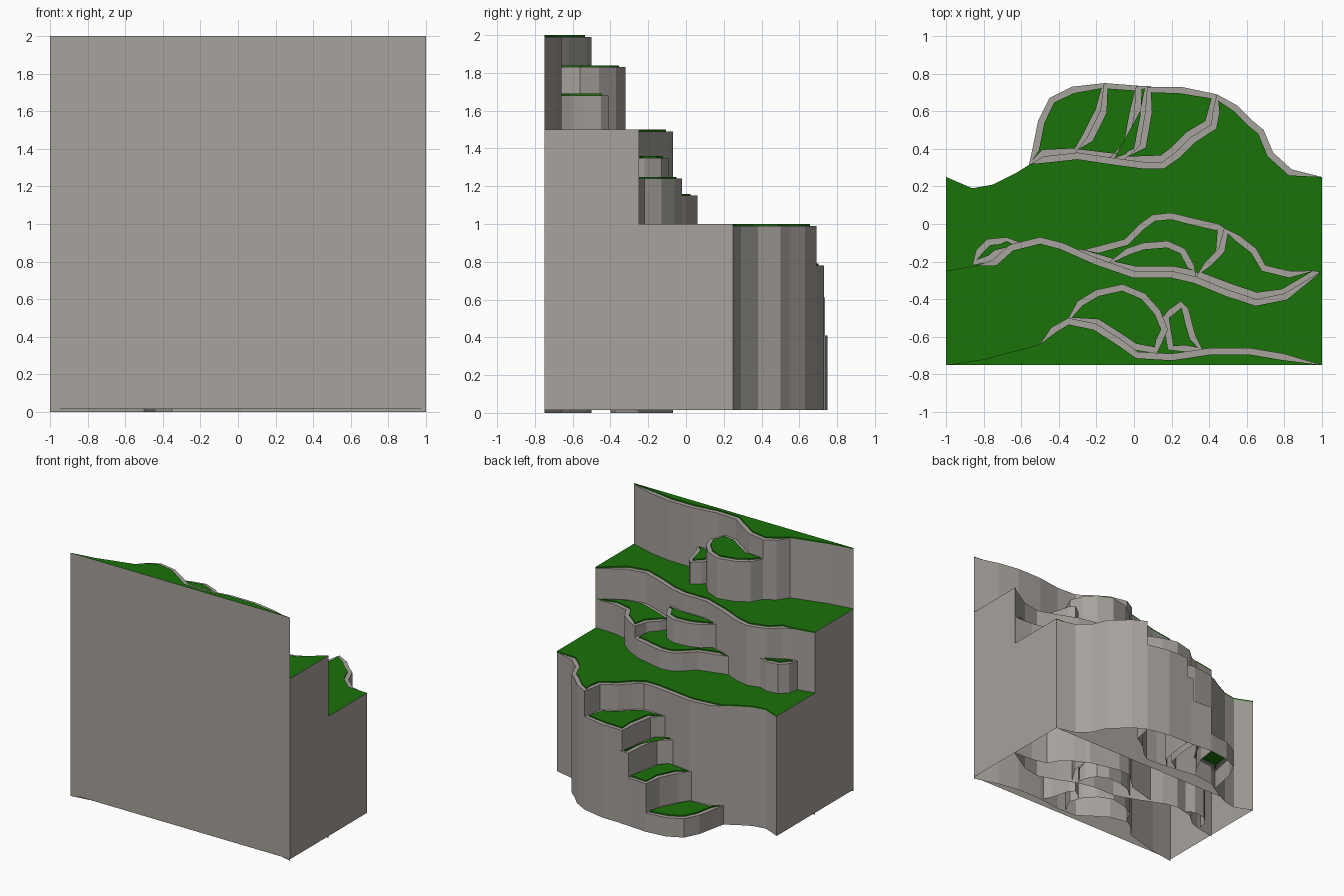
import bpy
from mathutils import Vector

if "Cube" in bpy.data.objects:
    bpy.data.objects.remove(bpy.data.objects["Cube"])

RIM, DROP = 0.035, 0.01


def material(name, color):
    mat = bpy.data.materials.new(name)
    mat.diffuse_color = (*color, 1)
    mat.use_nodes = True
    mat.node_tree.nodes["Principled BSDF"].inputs["Base Color"].default_value = mat.diffuse_color
    return mat


grass = material("grass", (0.011, 0.17, 0.003))
rock = material("rock", (0.385, 0.36, 0.335))


def mesh_object(name, verts, faces, mat=rock):
    mesh = bpy.data.meshes.new(name)
    mesh.from_pydata(verts, [], faces)
    mesh.materials.append(mat)
    obj = bpy.data.objects.new(name, mesh)
    bpy.context.collection.objects.link(obj)
    return obj


def inset(pts, taper):
    """Shift an outline to its right-hand side; a tapered outline is open and keeps its ends."""
    n, out = len(pts), []
    for i, p in enumerate(pts):
        if taper:
            a, b = pts[max(i - 1, 0)], pts[min(i + 1, n - 1)]
        else:
            a, b = pts[i - 1], pts[(i + 1) % n]
        d = (Vector(b) - Vector(a)).normalized()
        w = 0 if taper and (i < taper[0] or i >= n - taper[1]) else RIM
        x, y = p[0] + d.y * w, p[1] - d.x * w
        out.append((max(-1, min(1, x)), max(-0.75, y)))
    return out


def terrace(name, pts, z, back, bottom=0.015, taper=None):
    """Rock wall with a flat rim, and a slightly raised grass slab closed along the back."""
    n = len(pts)
    rim = pts if taper else pts + back
    inner = inset(rim, taper)
    m = len(rim)
    # rock wall
    verts = [(x, y, h) for h in (bottom, z - DROP) for x, y in pts]
    faces = [(i + 1, i, n + i, n + i + 1) for i in range(n - 1)]
    # rock rim, open for the main tiers and closed for the ledges
    k = len(verts)
    verts += [(x, y, z - DROP) for x, y in rim + inner]
    pairs = [(i, (i + 1) % m) for i in range(m - 1 if taper else m)]
    faces += [(k + j, k + i, k + m + i, k + m + j) for i, j in pairs]
    mesh_object(name + "_rock", verts, faces)
    # grass slab
    lawn = inner + back if taper else inner
    c = len(lawn)
    verts = [(x, y, h) for h in (z, z - DROP) for x, y in lawn]
    faces = [tuple(reversed(range(c)))]
    faces += [(c + j, c + i, i, j) for i, j in pairs]
    mesh_object(name + "_grass", verts, faces, grass)


# Main tier outlines, left to right
top = [(-1, -.75), (-.8, -.72), (-.5, -.64), (-.44, -.55), (-.35, -.5), (-.2, -.53),
       (-.06, -.62), (.02, -.68), (.2, -.69), (.4, -.66), (.62, -.66), (.8, -.69), (1, -.75)]
middle = [(-1, -.25), (-.83, -.22), (-.75, -.19), (-.66, -.11), (-.5, -.07), (-.38, -.1),
          (-.2, -.18), (0, -.25), (.2, -.25), (.33, -.28), (.5, -.35), (.65, -.4),
          (.8, -.37), (1, -.25)]
base = [(-1, .25), (-.86, .19), (-.75, .21), (-.63, .27), (-.55, .32), (-.48, .36),
        (-.3, .38), (-.1, .35), (.05, .33), (.15, .33), (.22, .38), (.3, .46), (.41, .53),
        (.42, .6), (.44, .69), (.55, .63), (.63, .55), (.69, .5), (.74, .38), (.84, .29), (1, .25)]

terrace("top_tier", top, 2.0, [], 0, (3, 1))
terrace("middle_tier", middle, 1.5, top[::-1], 0, (2, 1))
terrace("base_tier", base, 1.0, middle[::-1], 0.015, (5, 1))

# Ledges on the top tier
terrace("top_large_ledge",
        [(-.36, -.52), (-.3, -.41), (-.2, -.35), (-.06, -.32), (.06, -.37), (.14, -.46),
         (.18, -.56), (.15, -.63), (.12, -.69)], 1.84,
        [(0, -.67), (-.06, -.63), (-.2, -.54)])
terrace("top_small_ledge",
        [(.15, -.5), (.18, -.46), (.25, -.41), (.29, -.45), (.31, -.53), (.33, -.6),
         (.37, -.68)], 1.69, [(.27, -.68), (.18, -.67)])

# Ledges on the middle tier
terrace("middle_low_ledge",
        [(-.32, -.15), (-.2, -.12), (-.05, -.08), (.03, 0), (.1, .05), (.2, .06), (.32, .03),
         (.45, 0), (.48, -.02), (.47, -.15), (.38, -.3)], 1.16,
        [(.2, -.26), (0, -.26), (-.15, -.21)])
terrace("middle_right_ledge",
        [(.33, -.28), (.38, -.2), (.45, -.13), (.48, -.02), (.56, -.06), (.65, -.13),
         (.7, -.22), (.83, -.25), (.99, -.256)], 1.25,
        [(.8, -.38), (.65, -.4), (.5, -.35)])
terrace("middle_high_ledge",
        [(-.14, -.21), (-.04, -.13), (.05, -.1), (.18, -.09), (.27, -.13), (.32, -.22),
         (.33, -.28)], 1.36, [(.2, -.26), (0, -.26)])
terrace("middle_left_ledge",
        [(-.86, -.22), (-.84, -.14), (-.78, -.08), (-.68, -.07), (-.6, -.1)], 1.25,
        [(-.66, -.12), (-.76, -.2)])

# Stepped ledges descending around the base bulge
terrace("base_ledge_1",
        [(-.06, .33), (.03, .42), (.06, .6), (.07, .73), (.25, .73), (.44, .69)], 0.79,
        [(.41, .53), (.3, .46), (.22, .38), (.15, .33)])
terrace("base_ledge_2",
        [(-.14, .35), (-.03, .42), (.0, .58), (.01, .735), (.09, .735)], 0.62,
        [(.07, .6), (.04, .42), (-.03, .34)])
terrace("base_ledge_3",
        [(-.32, .37), (-.25, .46), (-.18, .6), (-.16, .75), (.03, .735)], 0.42,
        [(.01, .58), (-.02, .42), (-.1, .34)])
terrace("base_ledge_4",
        [(-.56, .31), (-.54, .4), (-.51, .55), (-.45, .67), (-.33, .73), (-.15, .75)], 0.18,
        [(-.17, .6), (-.24, .46), (-.3, .37), (-.48, .36)])

# Flat front wall, inner wall behind the base bulge, and stepped side walls
lo = 0.015
mesh_object("front_wall", [(-1, -.75, lo), (1, -.75, lo), (1, -.75, 2), (-1, -.75, 2)],
            [(0, 1, 2, 3)])
mesh_object("inner_wall", [(1, .25, lo), (-.66, .25, lo), (-.66, .25, .985), (1, .25, .985)],
            [(0, 1, 2, 3)])
profile = [(-.75, lo), (.25, lo), (.25, 1), (-.25, 1), (-.25, 1.5), (-.75, 1.5)]
for side, x in (("right", 1), ("left", -1)):
    pts = profile if x > 0 else profile[::-1]
    mesh_object(side + "_wall", [(x, y, z) for y, z in pts], [tuple(range(len(pts)))])
